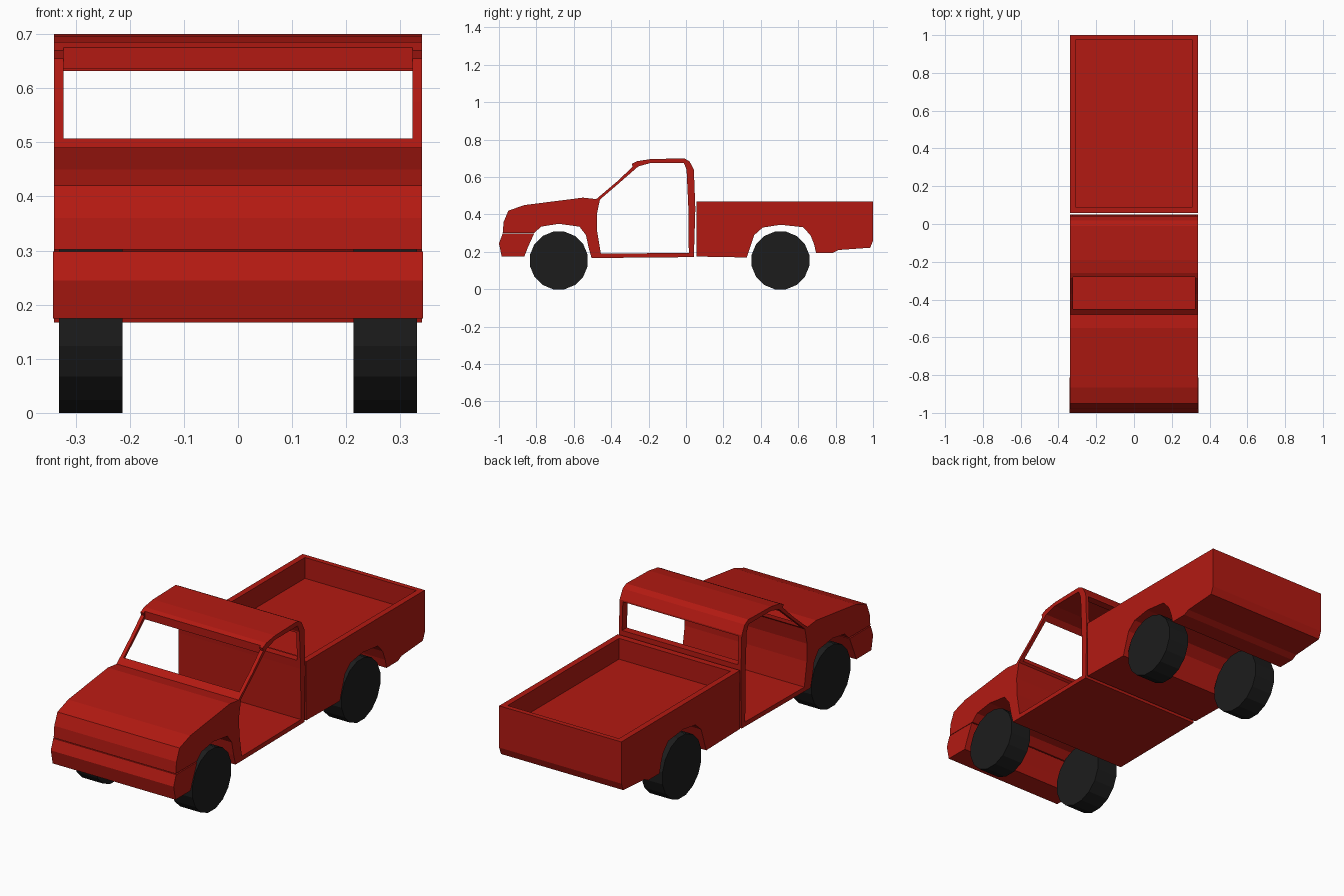
import bpy, bmesh, math
from mathutils import Matrix

if "Cube" in bpy.data.objects:
    bpy.data.objects.remove(bpy.data.objects["Cube"])


def material(name, rgb):
    m = bpy.data.materials.new(name)
    m.diffuse_color = (*rgb, 1)
    m.use_nodes = True
    m.node_tree.nodes["Principled BSDF"].inputs["Base Color"].default_value = m.diffuse_color
    return m


RED = material("red paint", (0.45, 0.01, 0.006))
BLACK = material("black rubber", (0.012, 0.012, 0.012))


def make_object(name, bm, mat):
    bmesh.ops.recalc_face_normals(bm, faces=bm.faces)
    me = bpy.data.meshes.new(name)
    bm.to_mesh(me)
    bm.free()
    ob = bpy.data.objects.new(name, me)
    bpy.context.collection.objects.link(ob)
    if mat:
        me.materials.append(mat)
    return ob


def extrude_profile(name, points, half_width, mat=None):
    """Side profile of (y, z) points, extruded across x."""
    bm = bmesh.new()
    face = bm.faces.new([bm.verts.new((-half_width, y, z)) for y, z in points])
    new = bmesh.ops.extrude_face_region(bm, geom=[face])["geom"]
    verts = [g for g in new if isinstance(g, bmesh.types.BMVert)]
    bmesh.ops.translate(bm, verts=verts, vec=(2 * half_width, 0, 0))
    return make_object(name, bm, mat)


def rect(y0, y1, z0, z1):
    return [(y0, z0), (y1, z0), (y1, z1), (y0, z1)]


def cut(ob, points, half_width):
    cutter = extrude_profile("cutter", points, half_width)
    cutter.hide_render = True
    mod = ob.modifiers.new("cut", "BOOLEAN")
    mod.operation = "DIFFERENCE"
    mod.solver = "EXACT"
    mod.object = cutter
    bpy.context.view_layer.objects.active = ob
    bpy.ops.object.modifier_apply(modifier=mod.name)
    bpy.data.objects.remove(cutter)


# Cab with hood, front wheel arch, sill, rear wall and roof
cab = extrude_profile("cab", [
    (-0.98, 0.302), (-0.81, 0.302), (-0.775, 0.335), (-0.68, 0.35),
    (-0.57, 0.335), (-0.535, 0.29), (-0.52, 0.22), (-0.505, 0.167),
    (0.042, 0.172), (0.05, 0.43), (0.042, 0.64), (0.018, 0.685), (-0.01, 0.70),
    (-0.19, 0.696), (-0.26, 0.685), (-0.29, 0.67), (-0.285, 0.655),
    (-0.37, 0.575), (-0.48, 0.482), (-0.55, 0.49), (-0.865, 0.45),
    (-0.95, 0.42), (-0.975, 0.36)], 0.34, RED)

# Door opening, windshield opening and rear window
cut(cab, [(-0.455, 0.19), (0.015, 0.195), (0.012, 0.45), (0.003, 0.64),
          (-0.012, 0.676), (-0.19, 0.675), (-0.255, 0.657), (-0.37, 0.557),
          (-0.46, 0.48), (-0.477, 0.40), (-0.475, 0.31)], 0.5)
cut(cab, [(-0.45, 0.45), (-0.28, 0.60), (-0.28, 0.75), (-0.45, 0.62)], 0.322)
cut(cab, rect(-0.05, 0.12, 0.49, 0.632), 0.322)

# Front bumper
extrude_profile("front_bumper", [
    (-0.98, 0.298), (-1.0, 0.245), (-0.985, 0.174), (-0.865, 0.174),
    (-0.845, 0.225), (-0.812, 0.298)], 0.342, RED)

# Cargo bed with rear wheel arch and open top
bed = extrude_profile("cargo_bed", [
    (0.057, 0.47), (0.057, 0.175), (0.325, 0.17), (0.345, 0.23),
    (0.365, 0.29), (0.41, 0.33), (0.505, 0.345), (0.625, 0.332),
    (0.665, 0.29), (0.685, 0.24), (0.695, 0.195), (0.785, 0.195),
    (0.815, 0.21), (0.985, 0.222), (1.0, 0.26), (1.0, 0.47)], 0.34, RED)
cut(bed, rect(0.09, 0.975, 0.365, 0.6), 0.31)

# Wheels
for end, y in (("front", -0.68), ("rear", 0.505)):
    for side, sx in (("left", -1), ("right", 1)):
        bm = bmesh.new()
        turn = Matrix.Rotation(math.pi / 2, 4, "Y") @ Matrix.Rotation(math.pi / 16, 4, "Z")
        bmesh.ops.create_cone(
            bm, cap_ends=True, segments=16, radius1=0.157, radius2=0.157,
            depth=0.117, matrix=Matrix.Translation((sx * 0.272, y, 0.154)) @ turn)
        make_object(f"{end}_{side}_wheel", bm, BLACK)
